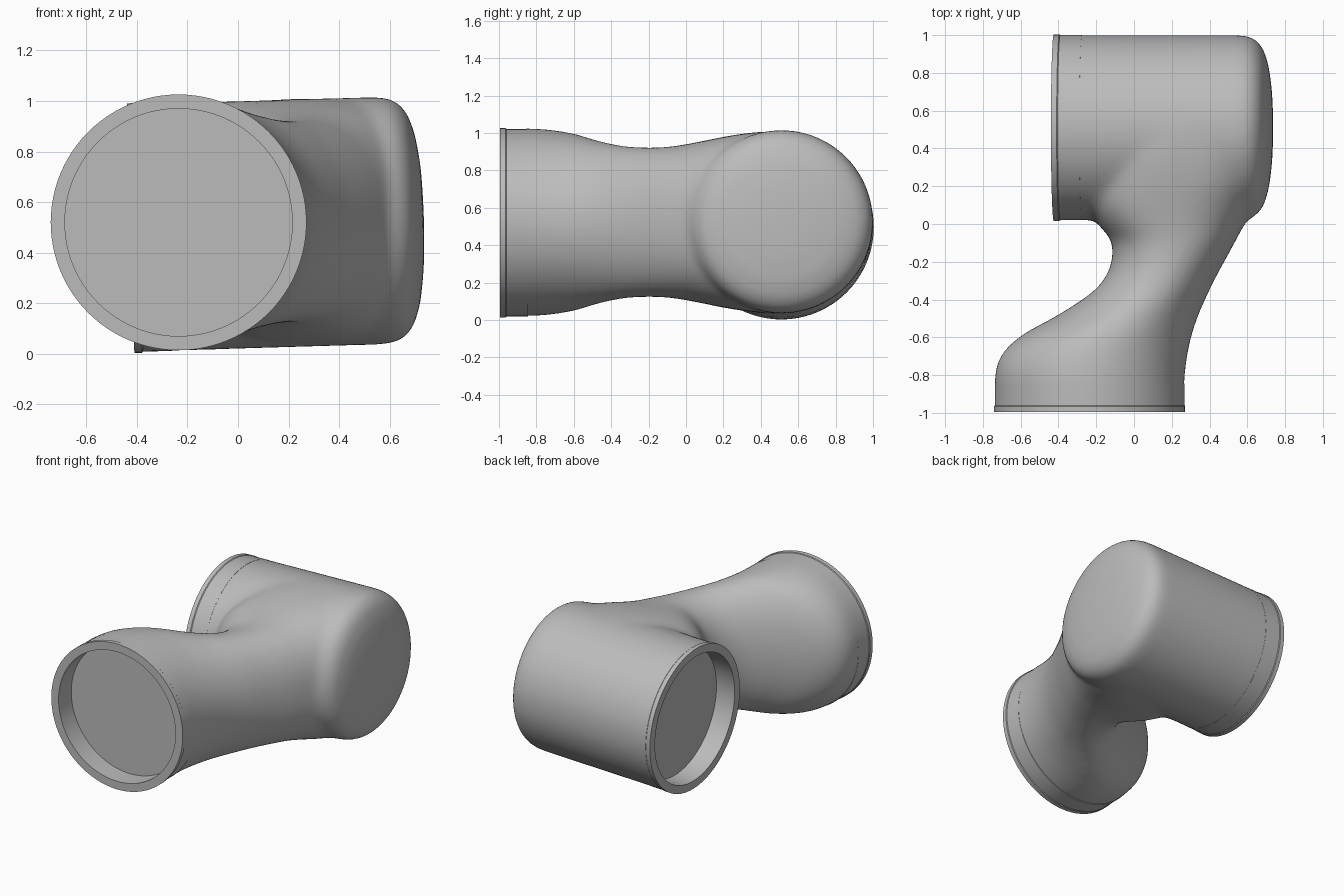
import bpy, bmesh, math
from mathutils import Vector, Matrix

if "Cube" in bpy.data.objects:
    bpy.data.objects.remove(bpy.data.objects["Cube"])

grey = bpy.data.materials.new("plain grey")
grey.use_nodes = True
COLOUR = (0.5, 0.5, 0.5, 1)
grey.diffuse_color = COLOUR
grey.node_tree.nodes["Principled BSDF"].inputs["Base Color"].default_value = COLOUR

SEGMENTS = 96
FRONT = Vector((-0.235, -0.995, 0.52))      # mouth centres and inward axes
FRONT_AXIS = Vector((0, 1, 0))
BACK = Vector((-0.425, 0.51, 0.497))
BACK_AXIS = Vector((1, 0, 0.03)).normalized()
DEPTH = 0.14


def make_object(name, bm):
    bmesh.ops.recalc_face_normals(bm, faces=bm.faces[:])
    mesh = bpy.data.meshes.new(name)
    bm.to_mesh(mesh)
    bm.free()
    obj = bpy.data.objects.new(name, mesh)
    bpy.context.collection.objects.link(obj)
    mesh.materials.append(grey)
    return obj


def shade(obj, degrees):
    bpy.ops.object.select_all(action='DESELECT')
    obj.select_set(True)
    bpy.context.view_layer.objects.active = obj
    bpy.ops.object.shade_smooth_by_angle(angle=math.radians(degrees))


def skin(bm, rings):
    """Bridge equal rings of points and close both ends."""
    loops = [[bm.verts.new(p) for p in ring] for ring in rings]
    for a, b in zip(loops, loops[1:]):
        for i in range(len(a)):
            j = (i + 1) % len(a)
            bm.faces.new((a[i], a[j], b[j], b[i]))
    bm.faces.new(loops[0])
    bm.faces.new(loops[-1])


def lathe(bm, profile, origin, axis):
    """Turn (radius, distance) pairs around an axis."""
    place = Matrix.Translation(origin) @ axis.to_track_quat('Z', 'Y').to_matrix().to_4x4()
    turns = [math.tau * i / SEGMENTS for i in range(SEGMENTS)]
    skin(bm, [[place @ Vector((r * math.cos(t), r * math.sin(t), d)) for t in turns]
              for r, d in profile])


def spline(points, steps=6):
    """Catmull-Rom through rows of numbers."""
    rows = [Vector(p) for p in points]
    rows = [rows[0]] + rows + [rows[-1]]
    out = []
    for a, b, c, d in zip(rows, rows[1:], rows[2:], rows[3:]):
        for s in range(steps):
            t = s / steps
            out.append(b + (c - a) * (t / 2) + (a * 2 - b * 5 + c * 4 - d) * (t * t / 2)
                       + (b * 3 - a - c * 3 + d) * (t ** 3 / 2))
    return out + [rows[-1]]


def section(row):
    """Upright superellipse from y, left x, right x, half height, squareness."""
    y, left, right, half, power = row
    ring = []
    for i in range(SEGMENTS):
        t = math.tau * i / SEGMENTS
        c, s = (math.copysign(abs(f(t)) ** (2 / power), f(t)) for f in (math.cos, math.sin))
        ring.append(Vector(((left + right) / 2 + c * (right - left) / 2, y, 0.523 + s * half)))
    return ring


# Neck: swept from the front mouth into the back barrel
neck = spline([
    (-0.94, -0.738, 0.266, 0.502, 2), (-0.85, -0.738, 0.266, 0.502, 2),
    (-0.76, -0.73, 0.273, 0.498, 2), (-0.67, -0.685, 0.287, 0.487, 2),
    (-0.58, -0.58, 0.308, 0.47, 2), (-0.48, -0.4, 0.342, 0.44, 2),
    (-0.36, -0.22, 0.395, 0.413, 2.05), (-0.26, -0.14, 0.445, 0.402, 2.1),
    (-0.16, -0.113, 0.5, 0.4, 2.2), (-0.08, -0.125, 0.543, 0.405, 2.3),
    (0, -0.19, 0.585, 0.417, 2.4), (0.1, -0.24, 0.635, 0.436, 2.6),
    (0.22, -0.22, 0.68, 0.46, 2.9), (0.36, -0.18, 0.715, 0.48, 3.2),
    (0.5, -0.1, 0.733, 0.487, 3.5)])
bm = bmesh.new()
skin(bm, [section(row) for row in neck])
neck_form = make_object("neck_form", bm)
neck_form.hide_render = True

# Barrel: sideways cylinder with a rounded closed end
bm = bmesh.new()
lathe(bm, [(0.49, 0.06), (0.49, 1.0), (0.483, 1.04), (0.465, 1.073), (0.42, 1.11),
           (0.33, 1.138), (0.2, 1.155), (0.06, 1.161)], BACK, BACK_AXIS)
body_form = make_object("body_form", bm)

# Body: both forms joined and softened into one skin
join = body_form.modifiers.new("join", 'BOOLEAN')
join.operation, join.solver, join.object = 'UNION', 'EXACT', neck_form
remesh = body_form.modifiers.new("remesh", 'REMESH')
remesh.mode, remesh.voxel_size = 'VOXEL', 0.018
soften = body_form.modifiers.new("soften", 'SMOOTH')
soften.factor, soften.iterations = 0.5, 30
bm = bmesh.new()
bm.from_object(body_form, bpy.context.evaluated_depsgraph_get())
for form in (neck_form, body_form):
    bpy.data.objects.remove(form)

# Trim the body where the mouths begin
for origin, axis, near in (
        (FRONT, FRONT_AXIS, lambda p: p.y < -0.7),
        (BACK, BACK_AXIS, lambda p: p.y > -0.06 and p.x < -0.2)):
    cut = origin + axis * (DEPTH + 0.003)
    faces = [f for f in bm.faces if near(f.calc_center_median())]
    edges = {e for f in faces for e in f.edges}
    verts = {v for f in faces for v in f.verts}
    bmesh.ops.bisect_plane(bm, geom=faces + list(edges) + list(verts), plane_co=cut, plane_no=axis)
    waste = [v for v in bm.verts if near(v.co) and (v.co - cut).dot(axis) < -1e-4]
    bmesh.ops.delete(bm, geom=waste, context='VERTS')
shade(make_object("body", bm), 50)

# Mouths: recessed sockets with a slightly raised lip
for name, origin, axis, radius in (("front_socket", FRONT, FRONT_AXIS, 0.502),
                                   ("back_socket", BACK, BACK_AXIS, 0.49)):
    bm = bmesh.new()
    inner, lip = radius - 0.052, radius + 0.004
    lathe(bm, [(inner, DEPTH), (inner, 0), (lip, 0), (lip, 0.03), (radius, 0.035),
               (radius, DEPTH + 0.01), (radius - 0.01, DEPTH + 0.012)], origin, axis)
    shade(make_object(name, bm), 30)
